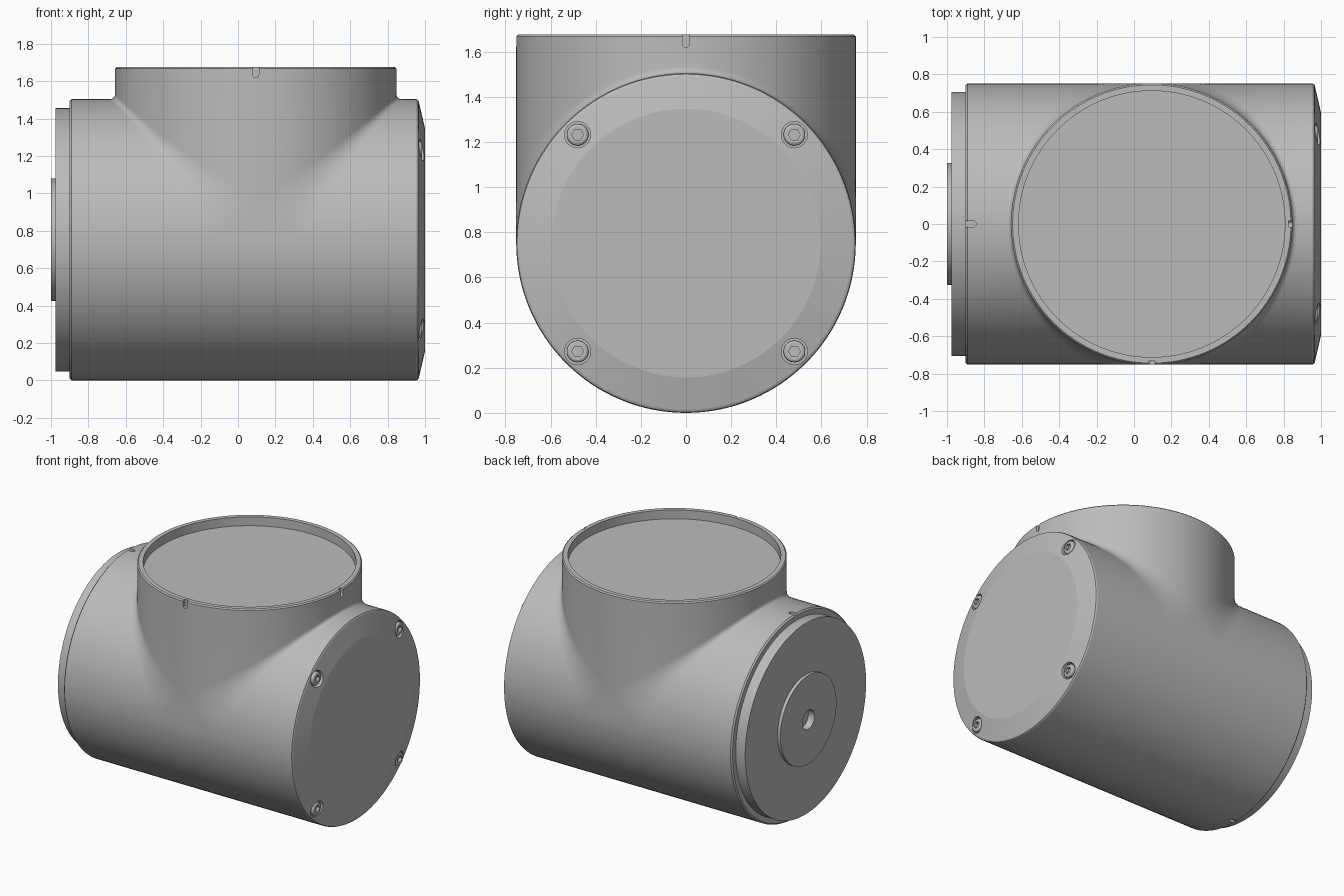
import bpy, bmesh
from math import sin, cos, pi
from mathutils import Matrix, Vector

old = bpy.data.objects.get("Cube")
if old:
    bpy.data.objects.remove(old, do_unlink=True)

R = 0.752            # radius of both barrels
ZC = 0.752           # height of the horizontal axis
CX = 0.095           # axis of the vertical neck
TOP, FLOOR = 1.675, 1.61
ROWS, ARC = 64, 12

grey = bpy.data.materials.new("plain_grey")
grey.use_nodes = True
colour = (0.5, 0.5, 0.5, 1)
grey.diffuse_color = colour
grey.node_tree.nodes["Principled BSDF"].inputs["Base Color"].default_value = colour


def finish(name, bm):
    bmesh.ops.remove_doubles(bm, verts=bm.verts, dist=1e-5)
    bmesh.ops.recalc_face_normals(bm, faces=bm.faces)
    mesh = bpy.data.meshes.new(name)
    bm.to_mesh(mesh)
    bm.free()
    mesh.materials.append(grey)
    obj = bpy.data.objects.new(name, mesh)
    bpy.context.collection.objects.link(obj)
    return obj


def activate(obj):
    bpy.ops.object.select_all(action='DESELECT')
    obj.select_set(True)
    bpy.context.view_layer.objects.active = obj


def smooth(obj):
    activate(obj)
    bpy.ops.object.shade_smooth_by_angle(angle=0.18)


def cut(obj, cutter):
    activate(obj)
    mod = obj.modifiers.new("cut", 'BOOLEAN')
    mod.operation = 'DIFFERENCE'
    mod.solver = 'EXACT'
    mod.object = cutter
    bpy.ops.object.modifier_apply(modifier=mod.name)
    bpy.data.objects.remove(cutter, do_unlink=True)


def loft(bm, rows):
    grid = [[bm.verts.new(p) for p in row] for row in rows]
    for a, b in zip(grid, grid[1:]):
        for i in range(len(a) - 1):
            bm.faces.new((a[i], a[i + 1], b[i + 1], b[i]))


def ring_point(x, r, t, y=0, z=ZC):
    return Vector((x, y - r * cos(t), z + r * sin(t)))


def revolve(bm, profile, y, z, segments):
    """Turn (x, radius) points about an axis parallel to x."""
    loft(bm, [[ring_point(x, r, 2 * pi * k / segments, y, z) for x, r in profile]
              for k in range(segments + 1)])


# Body: two equal barrels with a fillet that widens towards the sides
left_end = [(-0.9, 0), (-0.9, 0.742), (-0.89, R)]
right_end = [(1, 0), (1, 0.595), (0.967, 0.738), (0.962, 0.748), (0.952, R)]
neck = [(R, TOP - 0.008), (R - 0.008, TOP), (0.712, TOP), (0.712, FLOOR), (0, FLOOR)]


def fillet(h):
    return 0.03 + 0.2 * max(0, 1 - h / R) ** 1.65


def fillet_arc(t, side):
    h, y = R * sin(t), -R * cos(t)
    d = fillet(h)
    k = 2 * y * y + h * h
    q = h + d / 2 - d / 2 * h * h / k
    a, b = Vector((h + d, y, h)), Vector((h, y, h + d))
    mid = Vector((q, y * (1 - h * d / k), q))
    points = []
    for i in range(ARC + 1):
        u = i / ARC
        p = a * (1 - u) ** 2 + mid * 2 * u * (1 - u) + b * u * u
        points.append(Vector((CX + side * p.x, p.y, ZC + p.z)))
    return points


bm = bmesh.new()
angles = [pi * k / ROWS for k in range(ROWS + 1)]
for side, end in ((-1, left_end), (1, right_end)):
    loft(bm, [[ring_point(x, r, t) for x, r in end] + fillet_arc(t, side)
              + [Vector((CX + side * r * sin(t), -r * cos(t), z)) for r, z in neck]
              for t in angles])
# lower half of the barrel
flat = fillet(0)
under = left_end + [(CX - flat, R), (CX + flat, R)] + right_end[::-1]
loft(bm, [[ring_point(x, r, t + pi) for x, r in under] for t in angles])
# flat patch where the fillets meet on each side
for t in (0, pi):
    outline = fillet_arc(t, -1) + fillet_arc(t, 1)[::-1][1:]
    bm.faces.new([bm.verts.new(p) for p in outline])
body = finish("body", bm)

# Counterbores for the cover screws
screw_spots = [(sy * 0.48, ZC + sz * 0.48) for sy in (-1, 1) for sz in (-1, 1)]
bm = bmesh.new()
for y, z in screw_spots:
    revolve(bm, [(0.95, 0), (0.95, 0.058), (1.1, 0.058), (1.1, 0)], y, z, 32)
cut(body, finish("counterbores", bm))

# Alignment notches: round-ended slots running in from an edge
notches = [((CX, -R, TOP), (0, 0, 1), (0, -1, 0)),
           ((CX + R, 0, TOP), (0, 0, 1), (1, 0, 0)),
           ((-0.9, 0, ZC + R), (-1, 0, 0), (0, 0, 1)),
           ((-0.9, 0, ZC - R), (-1, 0, 0), (0, 0, -1))]
bm = bmesh.new()
w = 0.016
slot = [(0.05, w), *[(-0.04 - w * sin(pi * i / 8), w * cos(pi * i / 8))
                     for i in range(9)], (0.05, -w)]
for place, along, out in notches:
    along, out = Vector(along), Vector(out)
    frame = Matrix((along, out.cross(along), out)).transposed()
    base = bm.faces.new([bm.verts.new(Vector(place) + frame @ Vector((u, v, -0.02)))
                         for u, v in slot])
    made = bmesh.ops.extrude_face_region(bm, geom=[base])["geom"]
    bmesh.ops.translate(bm, vec=out * 0.06,
                        verts=[g for g in made if isinstance(g, bmesh.types.BMVert)])
cut(body, finish("notches", bm))
smooth(body)

# End plate with a raised hub and a centre hole
bm = bmesh.new()
revolve(bm, [(-0.95, 0), (-0.95, 0.07), (-1, 0.07), (-1, 0.327), (-0.977, 0.327),
             (-0.977, 0.705), (-0.895, 0.705), (-0.895, 0)], 0, ZC, 128)
smooth(finish("end_plate", bm))

# Cover screws with hexagon sockets
for i, (y, z) in enumerate(screw_spots):
    bm = bmesh.new()
    revolve(bm, [(0.945, 0), (0.945, 0.048), (0.974, 0.048), (0.98, 0.045),
                 (0.984, 0.038), (0.984, 0)], y, z, 32)
    screw = finish(f"cover_screw_{i + 1}", bm)
    bm = bmesh.new()
    revolve(bm, [(0.962, 0), (0.962, 0.026), (1.1, 0.026), (1.1, 0)], y, z, 6)
    cut(screw, finish("socket", bm))
    smooth(screw)
